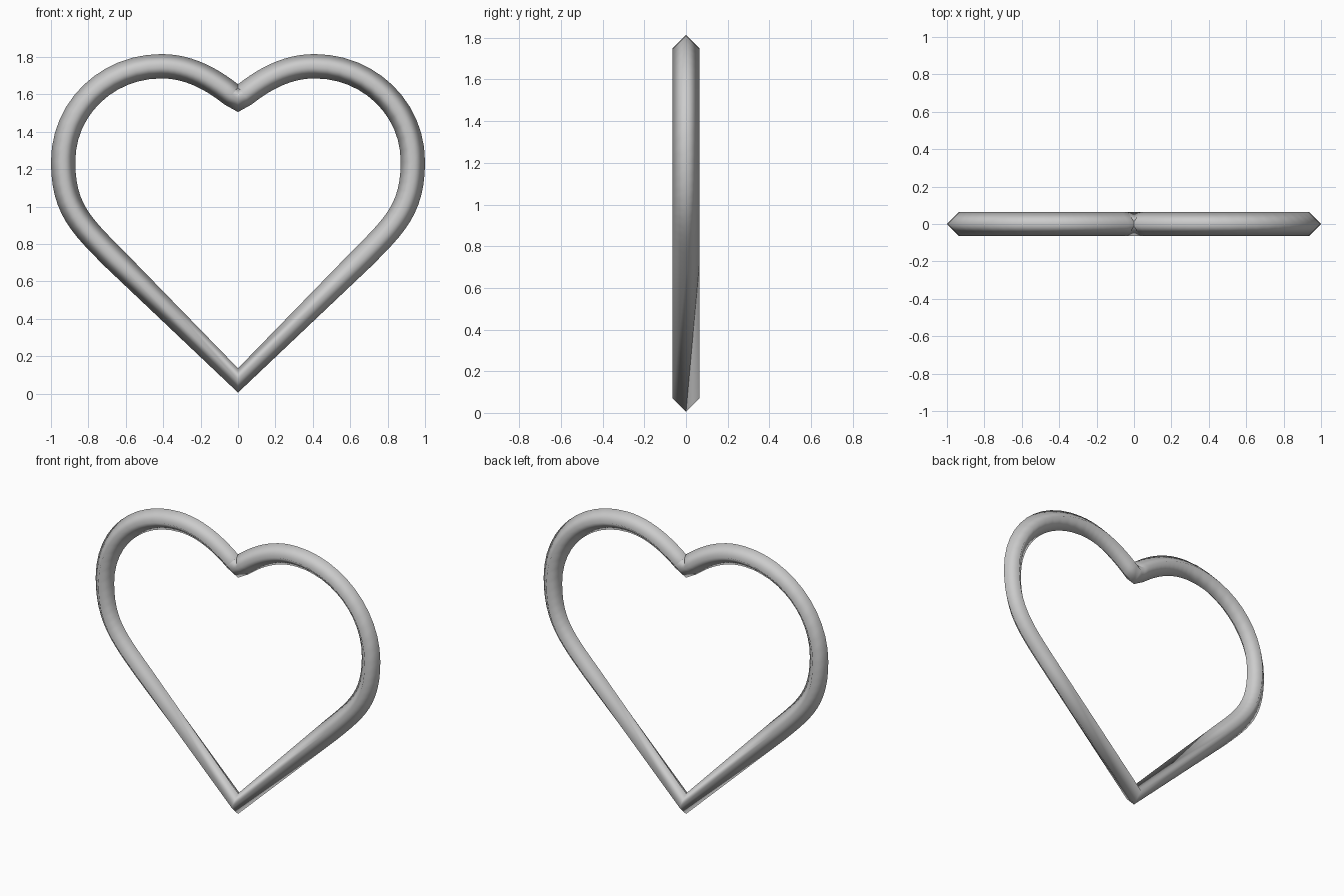
import bpy, bmesh
from mathutils import Vector
from mathutils.geometry import interpolate_bezier

if "Cube" in bpy.data.objects:
    bpy.data.objects.remove(bpy.data.objects["Cube"])

RADIUS = 0.065   # half width of the diamond section
STEPS = 13       # points per curve span

# right half of the centre line (x, z): straight leg, then three curved spans
spans = [
    [(0.66, 0.72), (0.84, 0.90), (0.935, 0.99), (0.935, 1.24)],
    [(0.935, 1.24), (0.935, 1.525), (0.70, 1.75), (0.41, 1.75)],
    [(0.41, 1.75), (0.26, 1.75), (0.13, 1.68), (0.0, 1.57)],
]
half = [Vector((0, 0, 0.07))]
for span in spans:
    pts = interpolate_bezier(*[Vector((x, 0, z)) for x, z in span], STEPS)
    half += pts if len(half) == 1 else pts[1:]

# mirror to close the loop
path = half + [Vector((-p.x, 0, p.z)) for p in reversed(half[1:-1])]

# sweep a four-sided section around the loop
bm = bmesh.new()
rings = []
n = len(path)
for i, p in enumerate(path):
    a = (p - path[i - 1]).normalized()
    b = (path[(i + 1) % n] - p).normalized()
    t = (a + b).normalized()
    out = Vector((t.z, 0, -t.x)) * RADIUS
    side = Vector((0, RADIUS, 0))
    rings.append([bm.verts.new(p + d) for d in (out, side, -out, -side)])
for i in range(n):
    r, s = rings[i], rings[(i + 1) % n]
    for k in range(4):
        m = (k + 1) % 4
        bm.faces.new((r[k], r[m], s[m], s[k])).smooth = True
bmesh.ops.recalc_face_normals(bm, faces=bm.faces)

mesh = bpy.data.meshes.new("heart_ring")
bm.to_mesh(mesh)
bm.free()

# plain grey finish
grey = bpy.data.materials.new("light_grey")
grey.diffuse_color = (0.6, 0.6, 0.6, 1)
grey.use_nodes = True
grey.node_tree.nodes["Principled BSDF"].inputs["Base Color"].default_value = grey.diffuse_color
mesh.materials.append(grey)
heart = bpy.data.objects.new("heart_ring", mesh)
bpy.context.collection.objects.link(heart)
